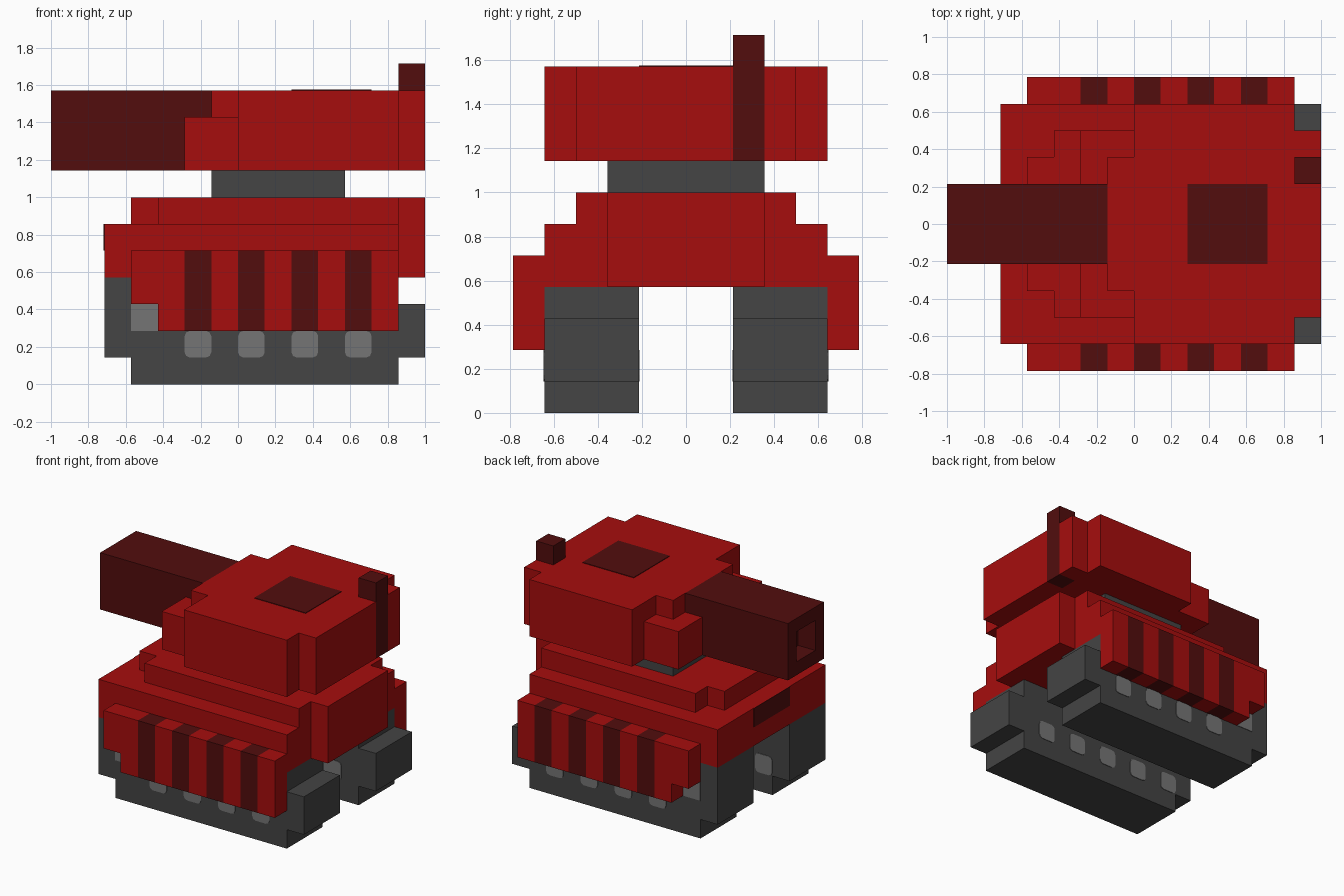
import bpy, bmesh
from mathutils import Vector

cube = bpy.data.objects.get("Cube")
if cube:
    bpy.data.objects.remove(cube, do_unlink=True)

U = 1 / 7       # one block
THIN = 0.03     # thickness of painted plates, in blocks


def material(name, r, g, b):
    m = bpy.data.materials.new(name)
    m.use_nodes = True
    m.diffuse_color = (r, g, b, 1)
    m.node_tree.nodes["Principled BSDF"].inputs["Base Color"].default_value = (r, g, b, 1)
    return m


RED = material("red", 0.381, 0.004, 0.004)
DARK_RED = material("dark red", 0.084, 0.004, 0.004)
GREY = material("dark grey", 0.058, 0.058, 0.058)
LIGHT = material("light grey", 0.178, 0.178, 0.178)


def finish(name, bm, *mats):
    bmesh.ops.recalc_face_normals(bm, faces=bm.faces)
    bmesh.ops.scale(bm, vec=(U, U, U), verts=bm.verts)
    mesh = bpy.data.meshes.new(name)
    bm.to_mesh(mesh)
    bm.free()
    for m in mats:
        mesh.materials.append(m)
    ob = bpy.data.objects.new(name, mesh)
    bpy.context.collection.objects.link(ob)
    return ob


def prism_mesh(points, axis, lo, hi):
    """Extrude an outline along y (points are x, z) or z (points are x, y)."""
    bm = bmesh.new()
    place = (lambda a, b: (a, lo, b)) if axis == "y" else (lambda a, b: (a, b, lo))
    face = bm.faces.new([bm.verts.new(place(a, b)) for a, b in points])
    ext = bmesh.ops.extrude_face_region(bm, geom=[face])
    step = Vector((0, hi - lo, 0)) if axis == "y" else Vector((0, 0, hi - lo))
    moved = [g for g in ext["geom"] if isinstance(g, bmesh.types.BMVert)]
    bmesh.ops.translate(bm, vec=step, verts=moved)
    return bm


def prism(name, points, axis, lo, hi, mat):
    return finish(name, prism_mesh(points, axis, lo, hi), mat)


def box(name, x, y, z, mat):
    outline = [(x[0], y[0]), (x[1], y[0]), (x[1], y[1]), (x[0], y[1])]
    return prism(name, outline, "z", z[0], z[1], mat)


def both(half):
    """Complete a plan outline by mirroring it across y."""
    return half + [(x, -y) for x, y in reversed(half)]


def rounded(cx, cz, c=0.2):
    """Square block outline with softened corners."""
    h, m, k = 0.5, 0.5 - c, 0.5 - c * 0.3
    quarter = [(h, m), (k, k), (m, h)]
    pts = []
    for sx, sz in ((1, 1), (-1, 1), (-1, -1), (1, -1)):
        q = quarter if sx * sz > 0 else quarter[::-1]
        pts += [(cx + sx * a, cz + sz * b) for a, b in q]
    return pts


# Tracks, wheels and striped skirts on each side
TRACK = [(-4, 0), (6, 0), (6, 1), (7, 1), (7, 3), (6, 3),
         (6, 4), (-5, 4), (-5, 1), (-4, 1)]
SKIRT = [(-3, 2), (6, 2), (6, 5), (-4, 5), (-4, 3), (-3, 3)]
for side, s in (("left", 1), ("right", -1)):
    prism(side + "_track", TRACK, "y", s * 1.5, s * 4.5, GREY)

    for i in range(5):
        x = 4.5 - 2 * i
        prism(f"{side}_inner_wheel_{i + 1}", rounded(x, 1.5), "y",
              s * 1.5, s * (1.5 - THIN), LIGHT)
        if i < 4:
            prism(f"{side}_outer_wheel_{i + 1}", rounded(x, 1.5), "y",
                  s * 4.5, s * (4.5 + THIN), LIGHT)
    box(side + "_idler_wheel", (-4, -3), (s * 4.5, s * (4.5 + THIN)), (2, 3), LIGHT)

    bm = prism_mesh(SKIRT, "y", s * 4.5, s * 5.5)
    for x in range(-2, 6):
        bmesh.ops.bisect_plane(bm, geom=bm.verts[:] + bm.edges[:] + bm.faces[:],
                               plane_co=(x, 0, 0), plane_no=(1, 0, 0))
    for f in bm.faces:
        cx = f.calc_center_median().x
        striped = -2 < cx < 5 and int(cx + 2) % 2 == 0 and abs(f.normal.x) < 0.5
        f.material_index = int(striped)
    finish(side + "_skirt", bm, RED, DARK_RED)

# Hull
box("hull", (-5, 6), (-4.5, 4.5), (4, 6), RED)
prism("hull_deck", both([(6, 3.5), (-3, 3.5), (-3, 2.5), (-4, 2.5)]), "z", 6, 7, RED)
box("engine_box", (6, 7), (-2.5, 2.5), (4, 7), RED)
box("driver_visor", (-5 - THIN, -5), (-1.5, 1.5), (5, 6), DARK_RED)

# Turret
box("turret_ring", (-1, 4), (-2.5, 2.5), (7, 8), GREY)
prism("turret_lower", both([(6, 4.5), (0, 4.5), (0, 3.5), (-2, 3.5), (-2, 1.5), (-1, 1.5)]),
      "z", 8, 10, RED)
prism("turret_upper", both([(6, 4.5), (0, 4.5), (0, 2.5), (-1, 2.5)]), "z", 10, 11, RED)
box("turret_bustle_right", (6, 7), (-3.5, 1.5), (8, 11), RED)
box("turret_bustle_left", (6, 7), (2.5, 3.5), (8, 11), RED)
box("antenna", (6, 7), (1.5, 2.5), (8, 12), DARK_RED)
box("hatch", (2, 5), (-1.5, 1.5), (11, 11 + THIN), DARK_RED)

# Gun with a square bore
bm = prism_mesh([(-7, -1.5), (-1, -1.5), (-1, 1.5), (-7, 1.5)], "z", 8, 11)
bmesh.ops.recalc_face_normals(bm, faces=bm.faces)
muzzle = min(bm.faces, key=lambda f: f.calc_center_median().x)
bmesh.ops.inset_region(bm, faces=[muzzle], thickness=1)
bore = bmesh.ops.extrude_face_region(bm, geom=[muzzle])["geom"]
bmesh.ops.translate(bm, vec=(1, 0, 0),
                    verts=[g for g in bore if isinstance(g, bmesh.types.BMVert)])
if muzzle.is_valid:
    bmesh.ops.delete(bm, geom=[muzzle], context="FACES_ONLY")
finish("gun", bm, DARK_RED)
